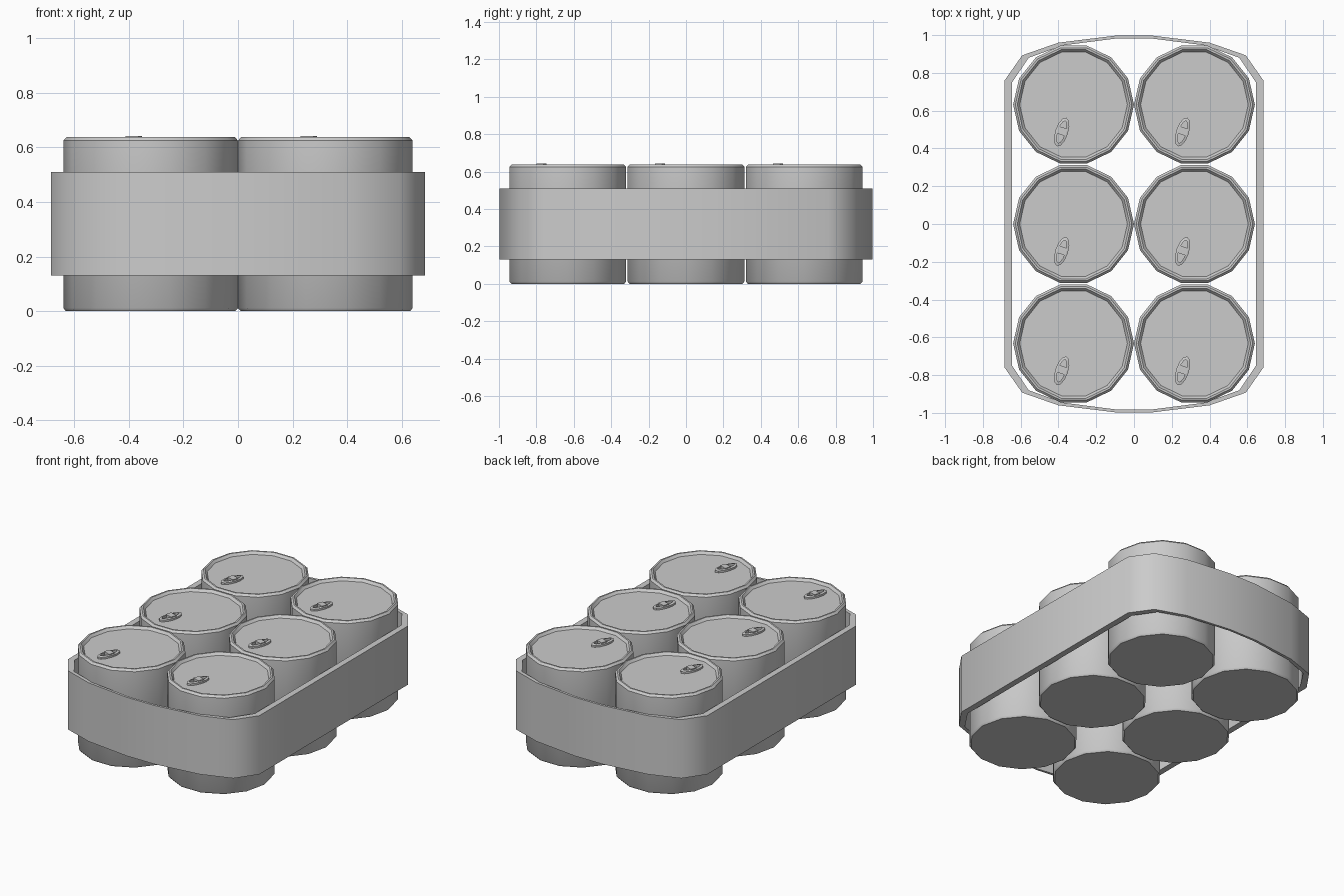
import bpy, bmesh, math
from mathutils import Matrix

cube = bpy.data.objects.get("Cube")
if cube:
    bpy.data.objects.remove(cube)

GREY = (0.6, 0.6, 0.6, 1)
metal = bpy.data.materials.new("plain grey")
metal.use_nodes = True
metal.diffuse_color = GREY
metal.node_tree.nodes["Principled BSDF"].inputs["Base Color"].default_value = GREY


def finish(bm, name, angle=40):
    bmesh.ops.recalc_face_normals(bm, faces=bm.faces)
    mesh = bpy.data.meshes.new(name)
    bm.to_mesh(mesh)
    bm.free()
    mesh.materials.append(metal)
    obj = bpy.data.objects.new(name, mesh)
    bpy.context.collection.objects.link(obj)
    bpy.ops.object.select_all(action="DESELECT")
    obj.select_set(True)
    bpy.context.view_layer.objects.active = obj
    bpy.ops.object.shade_smooth_by_angle(angle=math.radians(angle))
    return obj


def bridge(bm, a, b):
    for i in range(len(a)):
        j = (i + 1) % len(a)
        bm.faces.new((a[i], a[j], b[j], b[i]))


def ring(bm, points, z):
    return [bm.verts.new((x, y, z)) for x, y in points]


def ellipse(rx, ry, sides):
    return [(rx * math.cos(math.tau * i / sides), ry * math.sin(math.tau * i / sides))
            for i in range(sides)]


def make_can(name):
    # Chamfered body with a sunken lid
    bm = bmesh.new()
    profile = [(0.31, 0), (0.32, 0.012), (0.32, 0.625), (0.308, 0.638),
               (0.298, 0.638), (0.285, 0.622)]
    loops = [ring(bm, ellipse(r, r, 14), z) for r, z in profile]
    for a, b in zip(loops, loops[1:]):
        bridge(bm, a, b)
    bm.faces.new(loops[0])
    bm.faces.new(loops[-1])
    return finish(bm, name)


def make_tab(name):
    # Hollow oval pull tab with a cross bar
    bm = bmesh.new()
    outer, inner = ellipse(0.034, 0.08, 12), ellipse(0.02, 0.062, 12)
    loops = [ring(bm, outer, 0.622), ring(bm, outer, 0.634),
             ring(bm, inner, 0.638), ring(bm, inner, 0.622)]
    for a, b in zip(loops, loops[1:] + loops[:1]):
        bridge(bm, a, b)
    bmesh.ops.create_cube(bm, size=1, matrix=Matrix.Translation((0, 0.005, 0.632))
                          @ Matrix.Diagonal((0.05, 0.04, 0.02, 1)))
    return finish(bm, name, 30)


# Six cans in two columns and three rows
for col, x in (("right", -0.32), ("left", 0.32)):
    for row, y in (("front", -0.632), ("middle", 0.0), ("back", 0.632)):
        can = make_can(f"{row}_{col}_can")
        can.location = (x, y, 0)
        tab = make_tab(f"{row}_{col}_pull_tab")
        tab.location = (x - 0.063, y - 0.145, 0)
        tab.rotation_euler.z = math.radians(-18)

# Wrap band around the cans, mirrored from one quarter outline
quarter = [(0.685, 0.76), (0.592, 0.893), (0.40, 0.96), (0.1, 0.997)]
half = quarter + [(-x, y) for x, y in reversed(quarter)]
outline = half + [(-x, -y) for x, y in half]
inside = [(x * 0.943, y * 0.985) for x, y in outline]
bm = bmesh.new()
loops = [ring(bm, outline, 0.13), ring(bm, outline, 0.51),
         ring(bm, inside, 0.51), ring(bm, inside, 0.13)]
for a, b in zip(loops, loops[1:] + loops[:1]):
    bridge(bm, a, b)
finish(bm, "wrap_band", 60)
